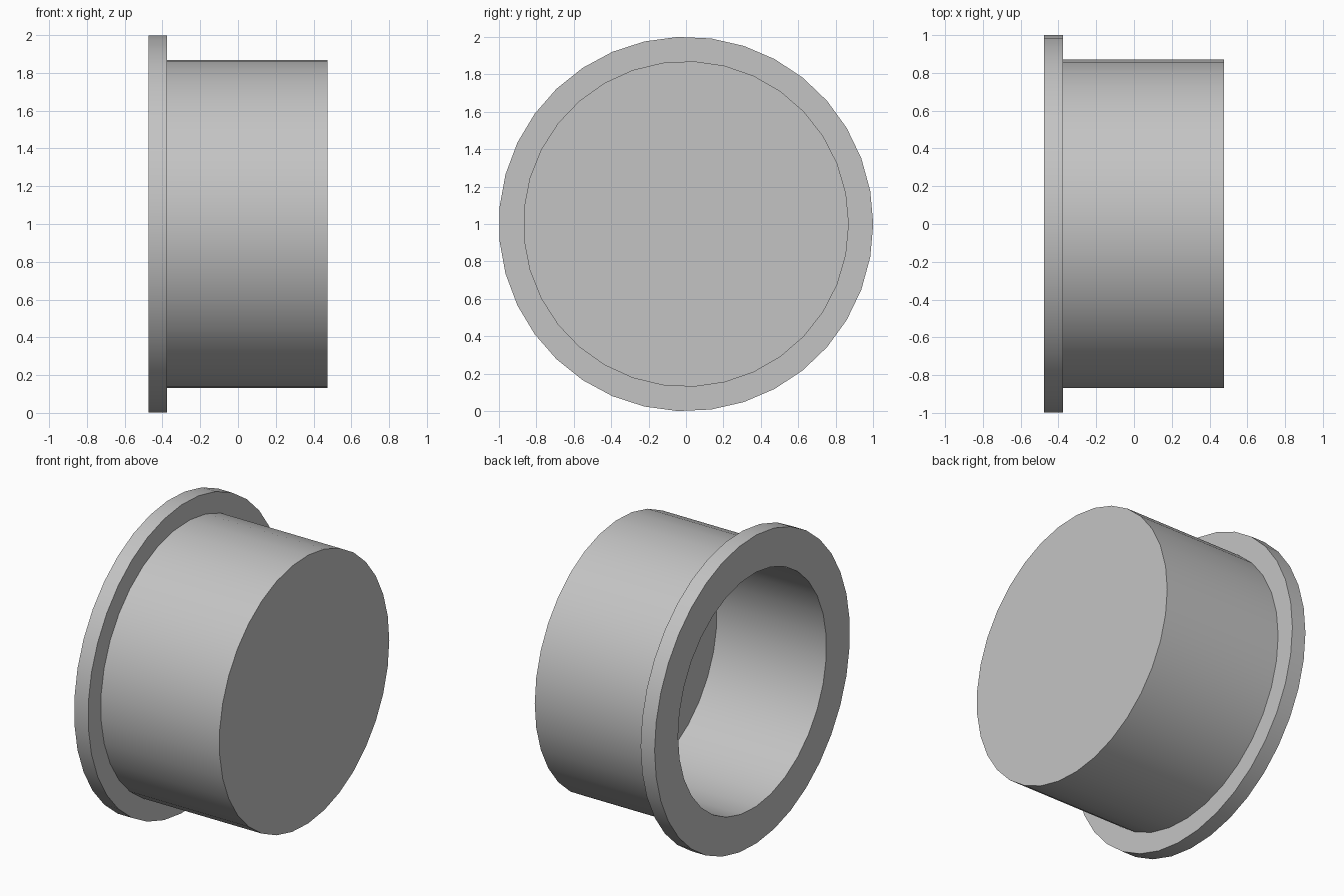
import bpy
from math import radians
from mathutils import Matrix

cube = bpy.data.objects.get("Cube")
if cube:
    bpy.data.objects.remove(cube, do_unlink=True)

grey = bpy.data.materials.new("plain grey")
grey.use_nodes = True
colour = (0.55, 0.55, 0.55, 1)
grey.diffuse_color = colour
grey.node_tree.nodes["Principled BSDF"].inputs["Base Color"].default_value = colour


def disc(name, radius, x0, x1, sides):
    """Closed cylinder along x, with one corner pointing to +y."""
    bpy.ops.mesh.primitive_cylinder_add(vertices=sides, radius=radius, depth=x1 - x0)
    ob = bpy.context.object
    ob.name = name
    # The primitive's first corner lies on +y; turn its axis from z to x
    ob.data.transform(Matrix.Rotation(radians(90), 4, "Y"))
    ob.data.transform(Matrix.Translation(((x0 + x1) / 2, 0, 1)))
    ob.data.materials.append(grey)
    return ob


def combine(target, tool, operation):
    mod = target.modifiers.new(operation.lower(), "BOOLEAN")
    mod.operation = operation
    mod.solver = "EXACT"
    mod.object = tool
    bpy.context.view_layer.objects.active = target
    bpy.ops.object.modifier_apply(modifier=mod.name)
    bpy.data.objects.remove(tool, do_unlink=True)


# Flanged cup: barrel, rim flange and the blind bore
cup = disc("flanged_cup", 0.87, -0.42, 0.475, 33)
combine(cup, disc("flange", 1.0, -0.475, -0.375, 35), "UNION")
combine(cup, disc("bore", 0.76, -0.6, 0.31, 31), "DIFFERENCE")

# Smooth walls with crisp rims
bpy.ops.object.select_all(action="DESELECT")
cup.select_set(True)
bpy.context.view_layer.objects.active = cup
bpy.ops.object.shade_smooth_by_angle(angle=radians(30))
